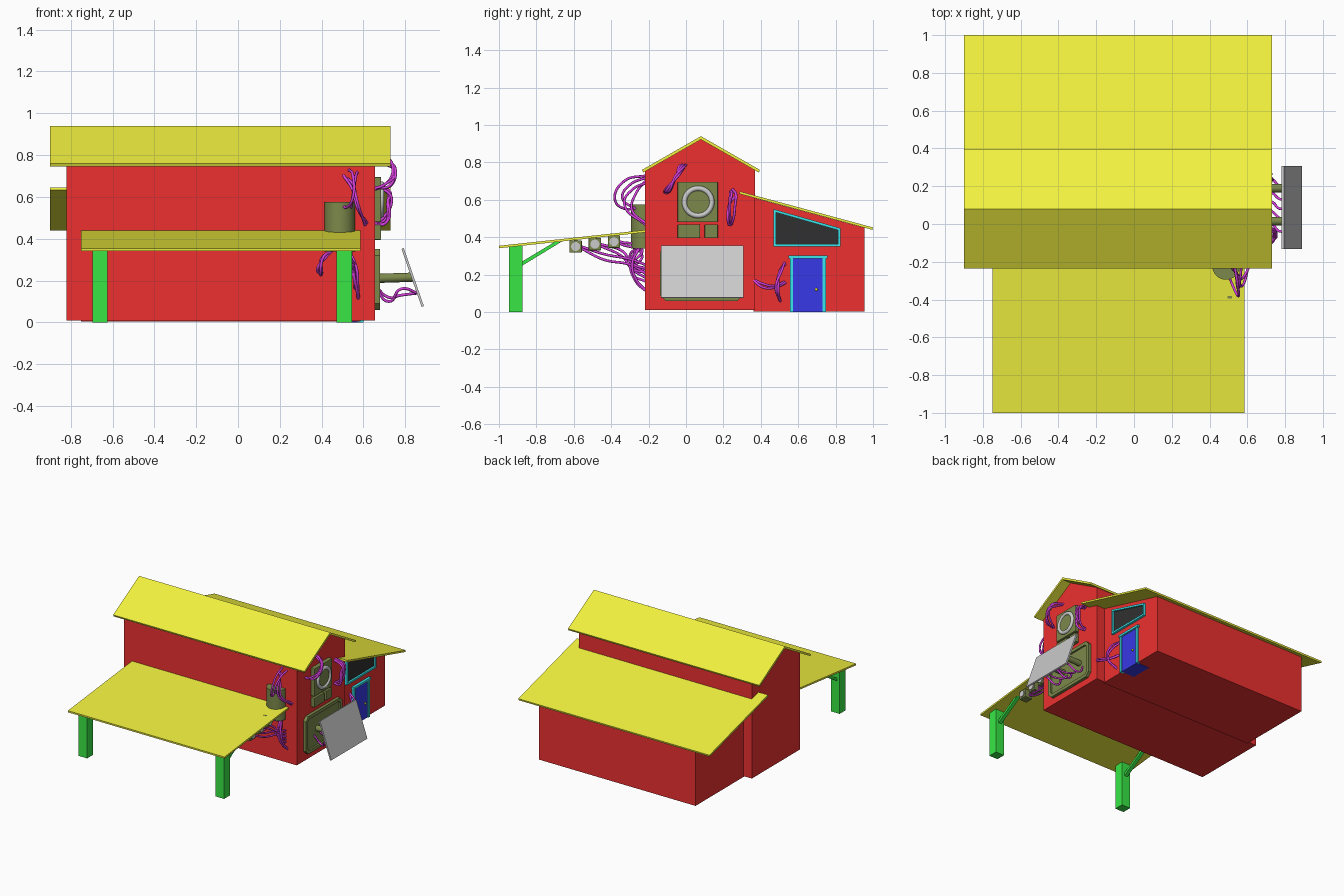
import bpy, bmesh, math, random
from mathutils import Vector

if "Cube" in bpy.data.objects:
    bpy.data.objects.remove(bpy.data.objects["Cube"])

random.seed(4)
COLORS = {"red": (0.85, 0.03, 0.03), "yellow": (0.88, 0.88, 0.05), "green": (0.04, 0.8, 0.06),
          "olive": (0.2, 0.25, 0.07), "blue": (0.04, 0.04, 0.8), "cyan": (0.04, 0.8, 0.85),
          "black": (0.03, 0.03, 0.03), "purple": (0.7, 0.05, 0.75)}
MATS = {}
for key, rgb in COLORS.items():
    MATS[key] = bpy.data.materials.new(key)
    MATS[key].diffuse_color = (*rgb, 1)


def paint(ob, color):
    if color:
        ob.data.materials.append(MATS[color])
    return ob


def prism(name, pts, along, color=None, bevel=0):
    """Extrude a planar outline of 3D points by a vector."""
    bm = bmesh.new()
    face = bm.faces.new([bm.verts.new(p) for p in pts])
    out = bmesh.ops.extrude_face_region(bm, geom=[face])["geom"]
    bmesh.ops.translate(bm, vec=along, verts=[g for g in out if isinstance(g, bmesh.types.BMVert)])
    bmesh.ops.recalc_face_normals(bm, faces=bm.faces)
    me = bpy.data.meshes.new(name)
    bm.to_mesh(me)
    bm.free()
    ob = bpy.data.objects.new(name, me)
    bpy.context.collection.objects.link(ob)
    if bevel:
        mod = ob.modifiers.new("bevel", "BEVEL")
        mod.width, mod.segments = bevel, 2
    return paint(ob, color)


def side(name, yz, x0, x1, color=None, bevel=0):
    return prism(name, [(x0, y, z) for y, z in yz], (x1 - x0, 0, 0), color, bevel)


def box(name, x0, x1, y0, y1, z0, z1, color=None, bevel=0):
    return side(name, [(y0, z0), (y1, z0), (y1, z1), (y0, z1)], x0, x1, color, bevel)


def cyl(name, a, b, r, color=None, n=32):
    a, b = Vector(a), Vector(b)
    bpy.ops.mesh.primitive_cylinder_add(vertices=n, radius=r, depth=(b - a).length, location=(a + b) / 2,
                                        rotation=(b - a).to_track_quat("Z", "Y").to_euler())
    ob = bpy.context.object
    ob.name = name
    bpy.ops.object.shade_smooth_by_angle(angle=math.radians(40))
    return paint(ob, color)


def wires(name, paths, r=0.007):
    """Bundle of round cables, one smooth spline per path."""
    cu = bpy.data.curves.new(name, "CURVE")
    cu.dimensions, cu.bevel_depth, cu.bevel_resolution, cu.resolution_u = "3D", r, 2, 8
    cu.use_fill_caps = True
    for path in paths:
        sp = cu.splines.new("BEZIER")
        sp.bezier_points.add(len(path) - 1)
        for bp, p in zip(sp.bezier_points, path):
            bp.co = p
            bp.handle_left_type = bp.handle_right_type = "AUTO"
    ob = bpy.data.objects.new(name, cu)
    bpy.context.collection.objects.link(ob)
    return paint(ob, "purple")


def jitter(path, count, s):
    return [[tuple(c + random.uniform(-s, s) * (0.3 if k in (0, len(path) - 1) else 1) for c in p)
             for k, p in enumerate(path)] for _ in range(count)]


# Barn body and lean-to
side("barn_body", [(-0.22, 0.01), (0.37, 0.01), (0.37, 0.757), (0.08, 0.923), (-0.22, 0.752)], -0.82, 0.655, "red")
side("lean_to_body", [(0.36, 0.004), (0.955, 0.004), (0.955, 0.45), (0.36, 0.611)], -0.75, 0.585, "red")

# Roofs
side("main_roof", [(-0.235, 0.76), (0.08, 0.94), (0.395, 0.76), (0.389, 0.746), (0.08, 0.922), (-0.229, 0.746)],
     -0.9, 0.73, "yellow")
side("lean_to_roof", [(0.288, 0.645), (1.0, 0.452), (0.997, 0.439), (0.285, 0.632)], -0.9, 0.73, "yellow")
side("porch_roof", [(-1.0, 0.354), (-0.215, 0.439), (-0.215, 0.426), (-0.999, 0.341)], -0.75, 0.585, "yellow")

# Porch posts and braces
for x, tag in ((-0.66, "left"), (0.508, "right")):
    box(f"porch_post_{tag}", x - 0.037, x + 0.037, -0.947, -0.875, 0, 0.352, "green")
    side(f"porch_brace_{tag}", [(-0.88, 0.245), (-0.665, 0.376), (-0.705, 0.373), (-0.88, 0.268)],
         x - 0.014, x + 0.014, "green")

# Door with frame, lintel and knob
box("door", 0.48, 0.592, 0.57, 0.735, 0, 0.285, "blue")
for y, tag in ((0.555, "left"), (0.73, "right")):
    box(f"door_jamb_{tag}", 0.57, 0.6, y, y + 0.018, 0, 0.287, "cyan")
box("door_lintel", 0.57, 0.605, 0.548, 0.757, 0.286, 0.302, "cyan")
bpy.ops.mesh.primitive_uv_sphere_add(segments=16, ring_count=8, radius=0.008, location=(0.598, 0.697, 0.12))
bpy.context.object.name = "door_knob"
paint(bpy.context.object, "yellow")

# Slanted window
outer = [(0.468, 0.35), (0.826, 0.35), (0.826, 0.448), (0.468, 0.55)]
inner = [(0.482, 0.364), (0.812, 0.364), (0.812, 0.438), (0.482, 0.532)]
side("window_glass", inner, 0.57, 0.589, "black")
for i in range(4):
    j = (i + 1) % 4
    side(f"window_frame_{i + 1}", [outer[i], outer[j], inner[j], inner[i]], 0.57, 0.603, "cyan")

# Ring port and two small control boxes on the gable
box("port_panel", 0.64, 0.685, -0.045, 0.17, 0.48, 0.695, "olive", 0.004)
bpy.ops.mesh.primitive_torus_add(major_radius=0.073, minor_radius=0.014, major_segments=40, minor_segments=10,
                                 location=(0.686, 0.065, 0.588), rotation=(0, math.pi / 2, 0))
bpy.context.object.name = "port_ring"
bpy.ops.object.shade_smooth_by_angle(angle=math.radians(60))
cyl("port_core", (0.66, 0.065, 0.588), (0.69, 0.065, 0.588), 0.062, "olive")
box("control_box_large", 0.64, 0.685, -0.045, 0.075, 0.395, 0.468, "olive", 0.004)
box("control_box_small", 0.64, 0.685, 0.1, 0.17, 0.395, 0.468, "olive", 0.004)

# Hatch plate with raised rim, arms and tilted panel
c = 0.03
y0, y1, z0, z1 = -0.14, 0.305, 0.06, 0.35


def octagon(d):
    a, b, e, f, k = y0 + d, y1 - d, z0 + d, z1 - d, c - d * 0.5
    return [(a + k, e), (b - k, e), (b, e + k), (b, f - k), (b - k, f), (a + k, f), (a, f - k), (a, e + k)]


side("hatch_plate", octagon(0.004), 0.64, 0.664, "olive")
o, n = octagon(0), octagon(0.025)
for i in range(8):
    j = (i + 1) % 8
    side(f"hatch_rim_{i + 1}", [o[i], o[j], n[j], n[i]], 0.645, 0.678, "olive")
for y, tag in ((0.015, "left"), (0.19, "right")):
    cyl(f"panel_arm_{tag}", (0.655, y, 0.21), (0.833, y, 0.216), 0.022, "olive", 20)
prism("tilted_panel", [(0.782, -0.133, 0.351), (0.793, -0.133, 0.355), (0.889, -0.133, 0.078), (0.878, -0.133, 0.074)],
      (0, 0.44, 0))

# Drum on the front wall
cyl("wall_drum", (0.487, -0.222, 0.34), (0.487, -0.222, 0.575), 0.073, "olive")

# Lamps under the porch roof
lamps = [(-0.59, 0.35), (-0.487, 0.363), (-0.385, 0.376)]
for k, (y, z) in enumerate(lamps, 1):
    box(f"lamp_housing_{k}", 0.475, 0.54, y - 0.033, y + 0.033, z - 0.033, z + 0.033, "olive", 0.004)
    box(f"lamp_mount_{k}", 0.495, 0.52, y - 0.01, y + 0.01, z + 0.03, z + 0.045, "olive")
    cyl(f"lamp_lens_{k}", (0.53, y, z), (0.548, y, z), 0.024)

# Cable bundles
wires("front_upper_cables", [
    [(0.53, -0.21, 0.73), (0.55, -0.33, 0.7), (0.55, -0.38, 0.6), (0.52, -0.32, 0.55), (0.5, -0.27, 0.56)],
    [(0.57, -0.21, 0.72), (0.56, -0.3, 0.68), (0.55, -0.34, 0.61), (0.54, -0.27, 0.55)],
    [(0.52, -0.21, 0.69), (0.55, -0.28, 0.66), (0.57, -0.33, 0.58), (0.61, -0.21, 0.46)],
    [(0.5, -0.21, 0.71), (0.55, -0.27, 0.63), (0.57, -0.29, 0.55), (0.62, -0.21, 0.47)]])
wires("gable_left_cables", jitter(
    [(0.65, -0.11, 0.64), (0.71, -0.09, 0.66), (0.735, -0.06, 0.71), (0.71, -0.02, 0.77), (0.65, 0.0, 0.79)], 4, 0.022))
wires("gable_right_cables", jitter(
    [(0.65, 0.245, 0.65), (0.71, 0.25, 0.64), (0.735, 0.245, 0.57), (0.71, 0.235, 0.49), (0.65, 0.24, 0.47)], 4, 0.02))
wires("lamp_cables", [[(0.5, y + 0.03, z - 0.01 * i), (0.53, y + 0.15, z - 0.04 - 0.03 * i),
                       (0.555, -0.29, 0.28 - 0.03 * i - 0.02 * k), (0.56, -0.21, 0.25 - 0.05 * i - 0.02 * k)]
                      for k, (y, z) in enumerate(lamps) for i in range(2)])
wires("front_lower_cables", jitter(
    [(0.45, -0.25, 0.345), (0.41, -0.29, 0.3), (0.385, -0.28, 0.25), (0.4, -0.21, 0.23)], 3, 0.014) + jitter(
    [(0.53, -0.25, 0.345), (0.555, -0.3, 0.27), (0.56, -0.28, 0.17), (0.58, -0.21, 0.11)], 2, 0.014))
wires("lean_to_cables", jitter(
    [(0.58, 0.53, 0.26), (0.63, 0.5, 0.22), (0.64, 0.49, 0.13), (0.58, 0.5, 0.06)], 3, 0.016) + jitter(
    [(0.65, 0.36, 0.17), (0.66, 0.42, 0.14), (0.63, 0.48, 0.13), (0.58, 0.53, 0.16)], 2, 0.012))
wires("hatch_cables", [[(0.66, y, 0.17), (0.72, y + 0.02, 0.1 + 0.02 * (i % 2)), (0.78, y - 0.02, 0.16 - 0.03 * (i % 2)),
                        (0.86, y + 0.01, 0.14)] for i, y in enumerate((-0.02, 0.05, 0.1, 0.15, 0.22))])

for m in bpy.data.materials:
    if m.users and not m.is_grease_pencil:
        m.use_nodes = True
        m.node_tree.nodes["Principled BSDF"].inputs["Base Color"].default_value = m.diffuse_color
